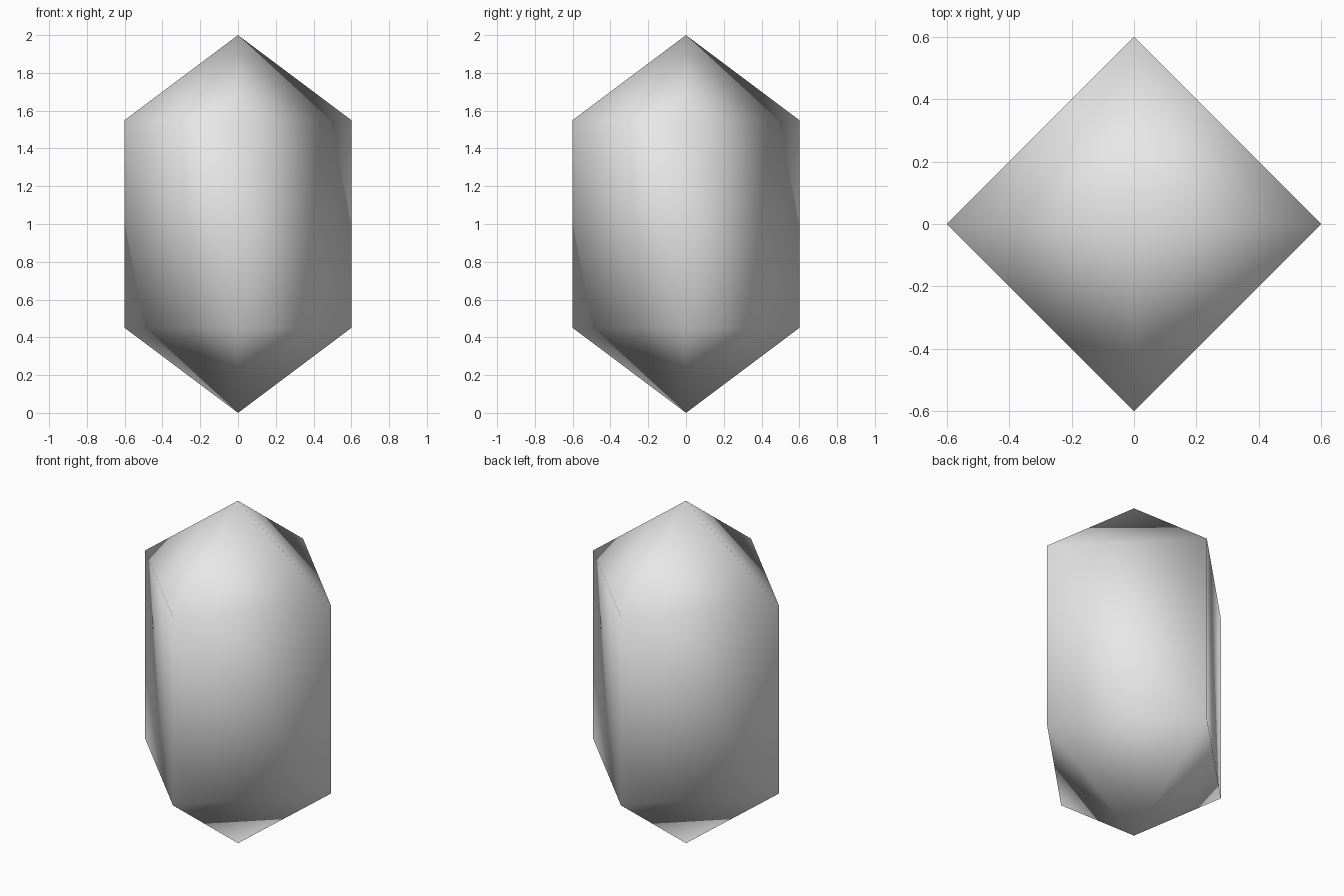
import bpy
import bmesh
from math import cos, sin, pi
from mathutils import Vector

SIDES = 4
RADIUS = 0.6

# Remove the default cube
cube = bpy.data.objects.get("Cube")
if cube:
    bpy.data.objects.remove(cube, do_unlink=True)

# Plain light grey
grey = bpy.data.materials.new("light_grey")
grey.use_nodes = True
color = (0.8, 0.8, 0.8, 1)
grey.diffuse_color = color
grey.node_tree.nodes["Principled BSDF"].inputs["Base Color"].default_value = color

bm = bmesh.new()


def ring(z):
    """Corners at one height, counterclockwise from the front."""
    angles = [2 * pi * i / SIDES - pi / 2 for i in range(SIDES)]
    return [bm.verts.new((RADIUS * cos(a), RADIUS * sin(a), z)) for a in angles]


# Prism walls with a pointed cap at each end
low, high = ring(0.45), ring(1.55)
bottom_tip = bm.verts.new((0, 0, 0))
top_tip = bm.verts.new((0, 0, 2))
for i in range(SIDES):
    j = (i + 1) % SIDES
    bm.faces.new((low[i], low[j], high[i]))
    bm.faces.new((low[j], high[j], high[i]))
    bm.faces.new((high[i], high[j], top_tip))
    bm.faces.new((low[j], low[i], bottom_tip))
for face in bm.faces:
    face.smooth = True

# Soft shading: every corner takes the plain average of its faces
bm.normal_update()
bm.verts.index_update()
normals = [sum((f.normal for f in v.link_faces), Vector()).normalized()
           for v in bm.verts]

mesh = bpy.data.meshes.new("crystal")
bm.to_mesh(mesh)
bm.free()
mesh.materials.append(grey)
mesh.normals_split_custom_set_from_vertices(normals)

crystal = bpy.data.objects.new("crystal", mesh)
bpy.context.collection.objects.link(crystal)
